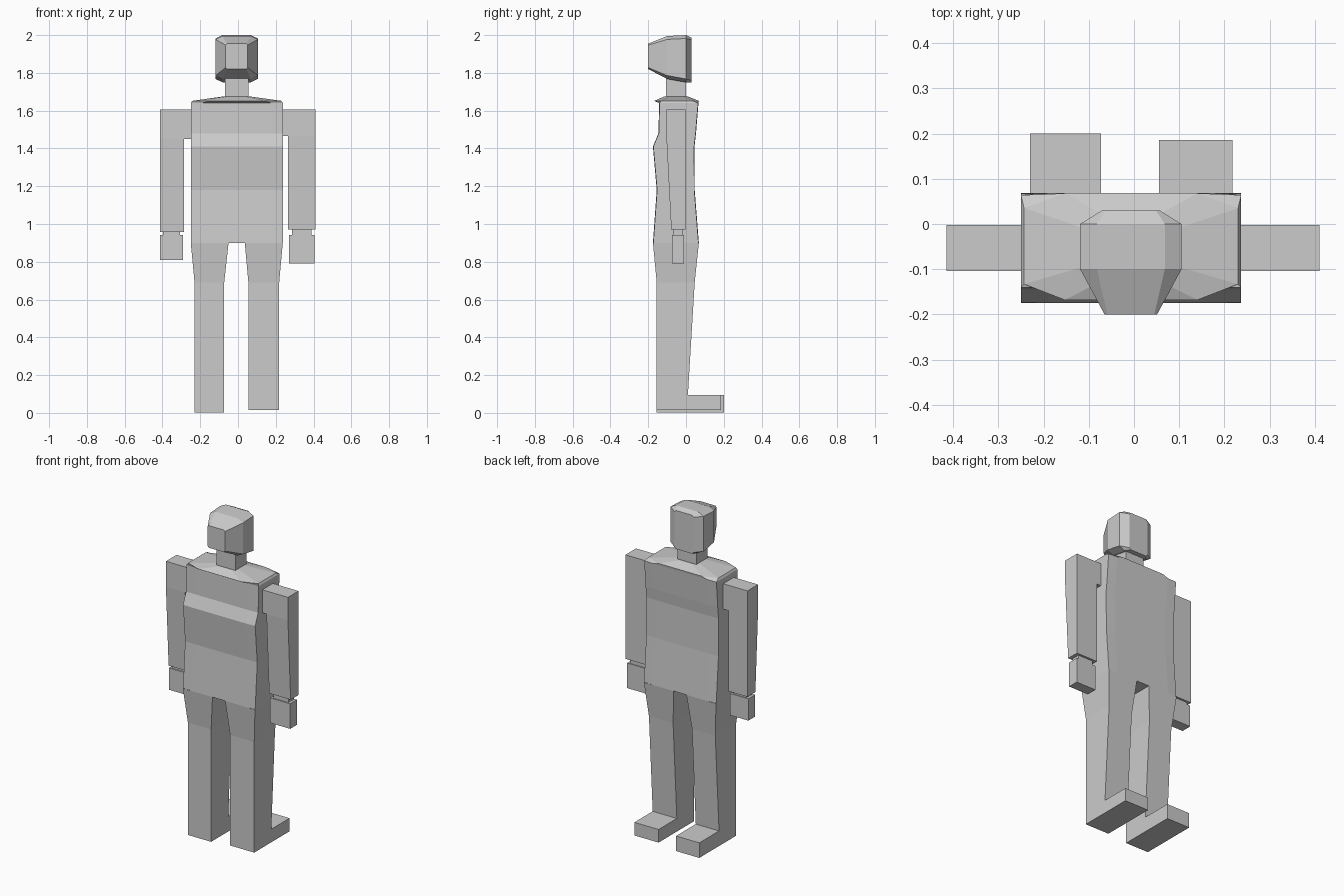
import bpy, bmesh

if "Cube" in bpy.data.objects:
    bpy.data.objects.remove(bpy.data.objects["Cube"])


def loft(name, rings, bottom=True, top=True):
    """Skin a stack of equal-length rings, flat shaded."""
    bm = bmesh.new()
    loops = [[bm.verts.new(p) for p in r] for r in rings]
    n = len(loops[0])
    for a, b in zip(loops, loops[1:]):
        for i in range(n):
            j = (i + 1) % n
            bm.faces.new((a[i], a[j], b[j], b[i]))
    if bottom:
        bm.faces.new(loops[0][::-1])
    if top:
        bm.faces.new(loops[-1])
    bmesh.ops.recalc_face_normals(bm, faces=bm.faces)
    me = bpy.data.meshes.new(name)
    bm.to_mesh(me)
    bm.free()
    ob = bpy.data.objects.new(name, me)
    bpy.context.collection.objects.link(ob)
    return ob


def rect(x0, x1, y0, y1, z):
    return [(x0, y0, z), (x1, y0, z), (x1, y1, z), (x0, y1, z)]


def octagon(x0, x1, y0, y1, z, cx, cf, cb, zf=0.0):
    """Rectangle with corners cut by cx along x, cf / cb along y (front / back).
    zf shifts the front edge vertically."""
    return [(x0 + cx, y0, z + zf), (x1 - cx, y0, z + zf), (x1, y0 + cf, z), (x1, y1 - cb, z),
            (x1 - cx, y1, z), (x0 + cx, y1, z), (x0, y1 - cb, z), (x0, y0 + cf, z)]


def box(name, x0, x1, y0, y1, z0, z1):
    return loft(name, [rect(x0, x1, y0, y1, z0), rect(x0, x1, y0, y1, z1)])


# Torso: hips, waist, chest, shoulders
torso = [(-0.175, 0.068, 0.90), (-0.155, 0.046, 1.18), (-0.175, 0.045, 1.41),
         (-0.146, 0.053, 1.48), (-0.142, 0.066, 1.64)]
rings = [octagon(-0.25, 0.237, f, b, z, 0.06, 0.002, 0.002) for f, b, z in torso]
rings.append(octagon(-0.243, 0.23, -0.168, 0.068, 1.652, 0.09, 0.035, 0.033))
rings.append(octagon(-0.08, 0.065, -0.115, 0.01, 1.675, 0.03, 0.03, 0.03))
loft("torso", rings)

# Neck
box("neck", -0.07, 0.056, -0.105, 0.0, 1.66, 1.78)

# Head: cranium with a tapered face wedge in front (rings run back to front)
def head_ring(y, xh, xt, z0, z1, cut):
    c = -0.007
    return [(c - xt, y, z0), (c + xt, y, z0), (c + xh, y, z0 + cut), (c + xh, y, z1 - cut),
            (c + xt, y, z1), (c - xt, y, z1), (c - xh, y, z1 - cut), (c - xh, y, z0 + cut)]

loft("head", [head_ring(0.03, 0.064, 0.055, 1.75, 1.985, 0.01),
              head_ring(0.0, 0.112, 0.075, 1.75, 2.0, 0.018),
              head_ring(-0.1, 0.112, 0.075, 1.768, 1.995, 0.018),
              head_ring(-0.2, 0.058, 0.052, 1.82, 1.955, 0.008)])

# Limbs for each side; the sides differ slightly in size
sides = [
    # name, sign, hip out/in, leg out/in, toe y, sole z, arm in/out, arm base, shoulder z, hand x, hand z0
    ("left", -1, 0.25, 0.05, 0.23, 0.073, 0.20, 0.003, 0.285, 0.414, 0.958, 1.45, 0.29, 0.414, 0.81),
    ("right", 1, 0.237, 0.036, 0.218, 0.055, 0.186, 0.015, 0.265, 0.41, 0.97, 1.465, 0.27, 0.405, 0.79),
]
for s, g, ho, hi, lo, li, toe, sole, ai, ao, az, sz, h0, h1, hz in sides:
    loft(s + "_leg", [rect(g * li, g * lo, -0.155, 0.01, 0.095),
                      rect(g * li, g * lo, -0.155, 0.046, 0.69),
                      rect(g * hi, g * ho, -0.175, 0.068, 0.90)], False, False)
    box(s + "_foot", g * li, g * lo, -0.155, toe, sole, 0.095)
    loft(s + "_arm", [rect(g * ai, g * ao, -0.078, -0.002, az),
                      rect(g * ai, g * ao, -0.104, -0.002, sz),
                      rect(g * ai, g * ao, -0.104, -0.002, 1.605)])
    box(s + "_shoulder", g * 0.23, g * ai, -0.104, -0.002, sz, 1.605)
    box(s + "_wrist", g * (h0 + 0.017), g * (h1 - 0.017), -0.068, -0.015, 0.93, az + 0.005)
    box(s + "_hand", g * h0, g * h1, -0.075, -0.01, hz, 0.943)
